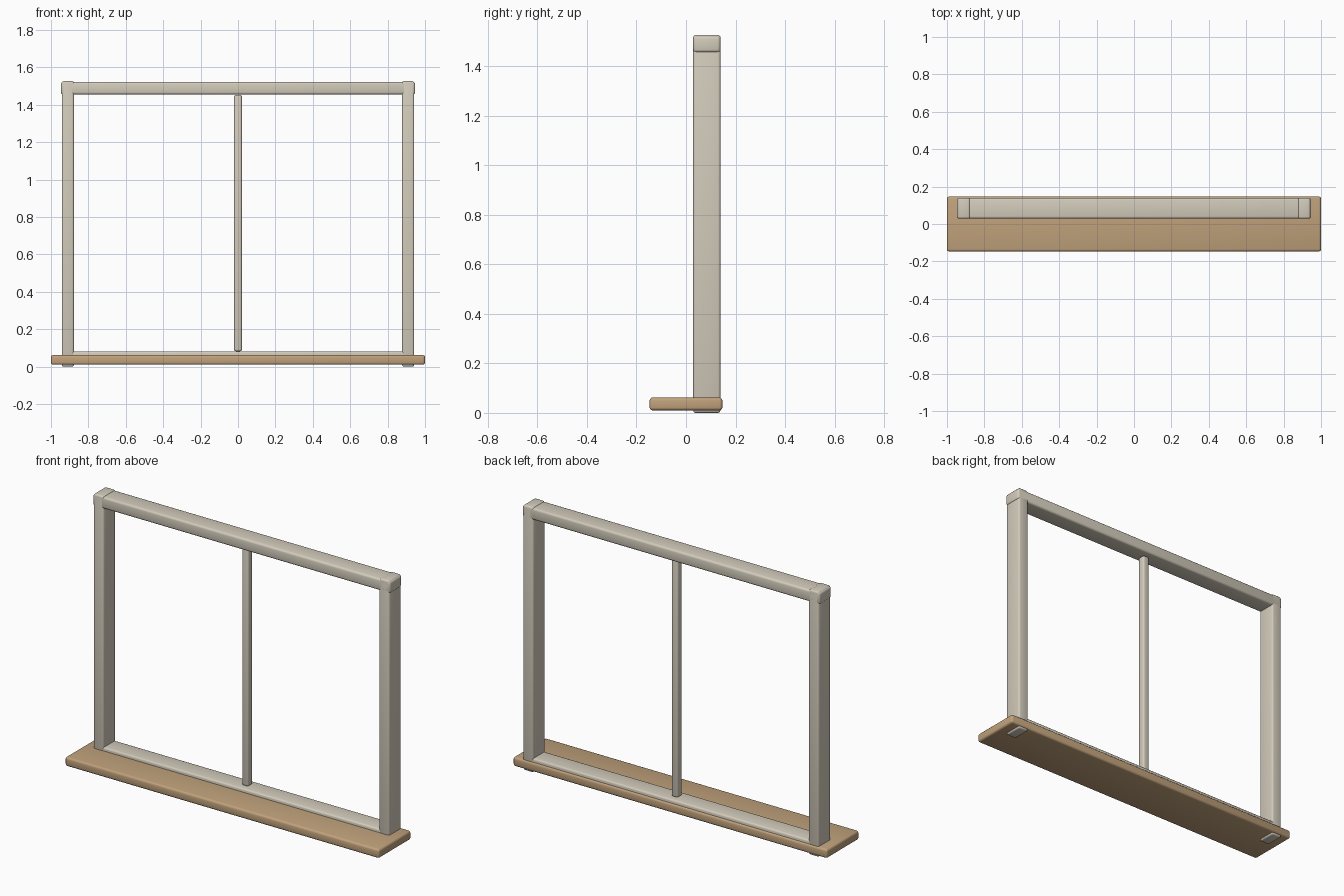
import bpy, bmesh
from mathutils import Vector

if "Cube" in bpy.data.objects:
    bpy.data.objects.remove(bpy.data.objects["Cube"])


def material(name, rgb):
    m = bpy.data.materials.new(name)
    m.diffuse_color = (*rgb, 1)
    m.use_nodes = True
    m.node_tree.nodes["Principled BSDF"].inputs["Base Color"].default_value = m.diffuse_color
    return m


PAINT = material("painted_frame", (0.65, 0.60, 0.50))
WOOD = material("wooden_sill", (0.53, 0.36, 0.20))


def rounded_bar(name, lo, hi, radius, mat):
    """Box from corner lo to corner hi with softly rounded edges."""
    lo, hi = Vector(lo), Vector(hi)
    size, mid = hi - lo, (lo + hi) / 2
    bm = bmesh.new()
    bmesh.ops.create_cube(bm, size=1)
    for v in bm.verts:
        v.co = Vector(a * b for a, b in zip(v.co, size))
    bmesh.ops.bevel(bm, geom=bm.edges[:], offset=radius, segments=3,
                    profile=0.5, affect='EDGES')
    mesh = bpy.data.meshes.new(name)
    bm.to_mesh(mesh)
    bm.free()
    mesh.materials.append(mat)
    ob = bpy.data.objects.new(name, mesh)
    ob.location = mid
    bpy.context.collection.objects.link(ob)
    bpy.ops.object.select_all(action='DESELECT')
    bpy.context.view_layer.objects.active = ob
    ob.select_set(True)
    bpy.ops.object.shade_smooth_by_angle()
    return ob


# Sill board projecting to the front
rounded_bar("sill", (-1, -0.147, 0.01), (1, 0.147, 0.062), 0.012, WOOD)

# Side posts, running through the sill to the ground
for side, x0, x1 in (("left", -0.942, -0.877), ("right", 0.877, 0.942)):
    rounded_bar(side + "_post", (x0, 0.029, 0), (x1, 0.139, 1.526), 0.010, PAINT)

# Top and bottom rails
rounded_bar("top_rail", (-0.947, 0.029, 1.455), (0.947, 0.139, 1.522), 0.012, PAINT)
rounded_bar("bottom_rail", (-0.935, 0.030, 0.016), (0.935, 0.138, 0.082), 0.010, PAINT)

# Slim centre mullion
rounded_bar("mullion", (-0.021, 0.062, 0.082), (0.021, 0.106, 1.453), 0.010, PAINT)
